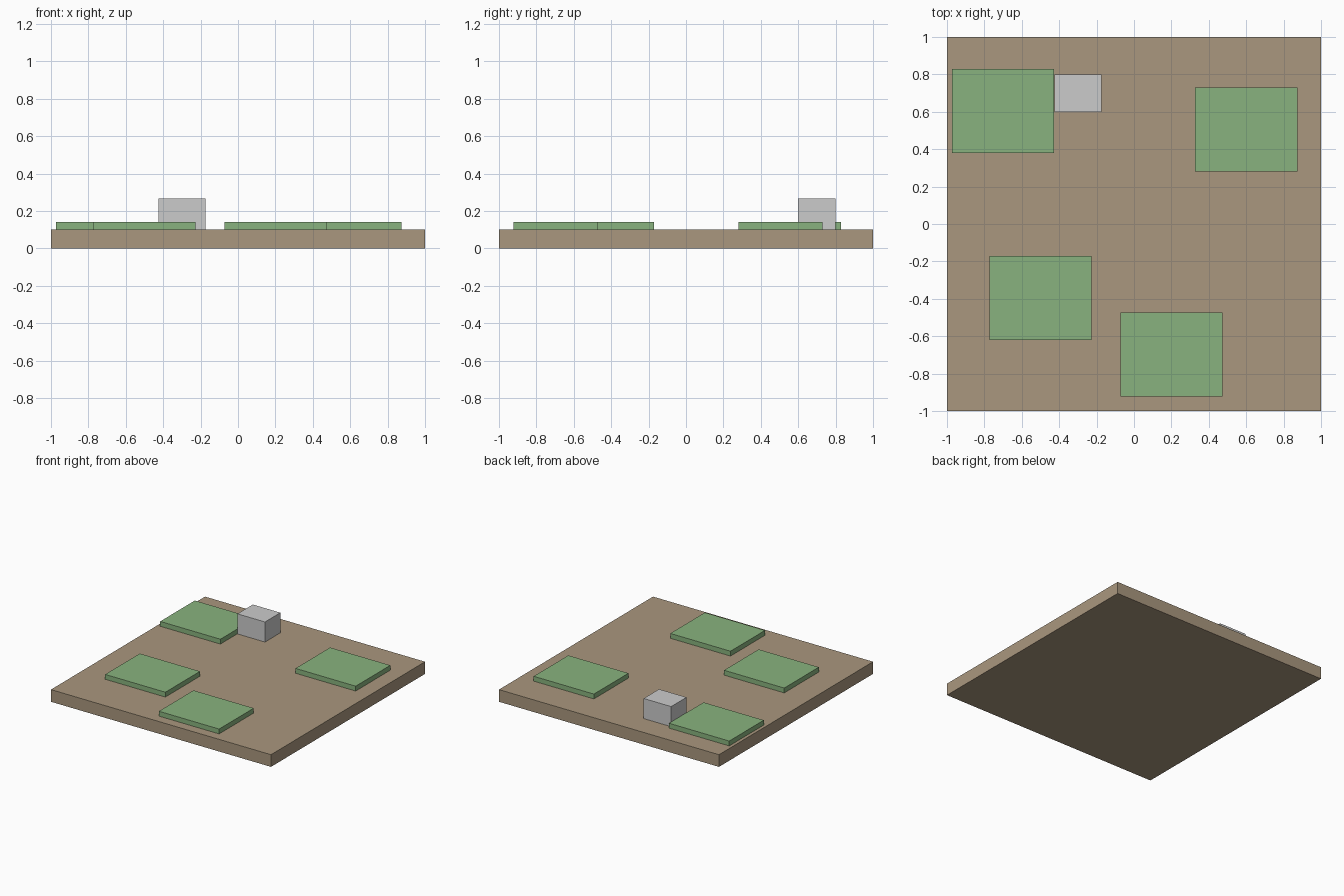
import bpy

if "Cube" in bpy.data.objects:
    bpy.data.objects.remove(bpy.data.objects["Cube"])


def material(name, color):
    mat = bpy.data.materials.new(name)
    mat.diffuse_color = (*color, 1.0)
    mat.use_nodes = True
    mat.node_tree.nodes["Principled BSDF"].inputs["Base Color"].default_value = mat.diffuse_color
    return mat


def box(name, center, size, bottom, mat=None):
    """Box with footprint centre (x, y), size (x, y, z), resting at height bottom."""
    bpy.ops.mesh.primitive_cube_add(size=1, location=(*center, bottom + size[2] / 2))
    obj = bpy.context.object
    obj.name = name
    obj.scale = size
    bpy.ops.object.transform_apply(location=False, rotation=False, scale=True)
    if mat:
        obj.data.materials.append(mat)
    return obj


brown = material("brown", (0.40, 0.31, 0.21))
green = material("green", (0.25, 0.45, 0.21))
BASE_TOP = 0.10

# Square ground slab
box("base_slab", (0, 0), (2, 2, BASE_TOP), 0, brown)

# Four thin raised pads
for i, center in enumerate([(-0.70, 0.605), (0.60, 0.505), (-0.50, -0.395), (0.20, -0.697)], 1):
    box(f"pad_{i}", center, (0.547, 0.449, 0.04), BASE_TOP, green)

# Small block beside the back left pad
box("block", (-0.30, 0.70), (0.25, 0.20, 0.165), BASE_TOP)
